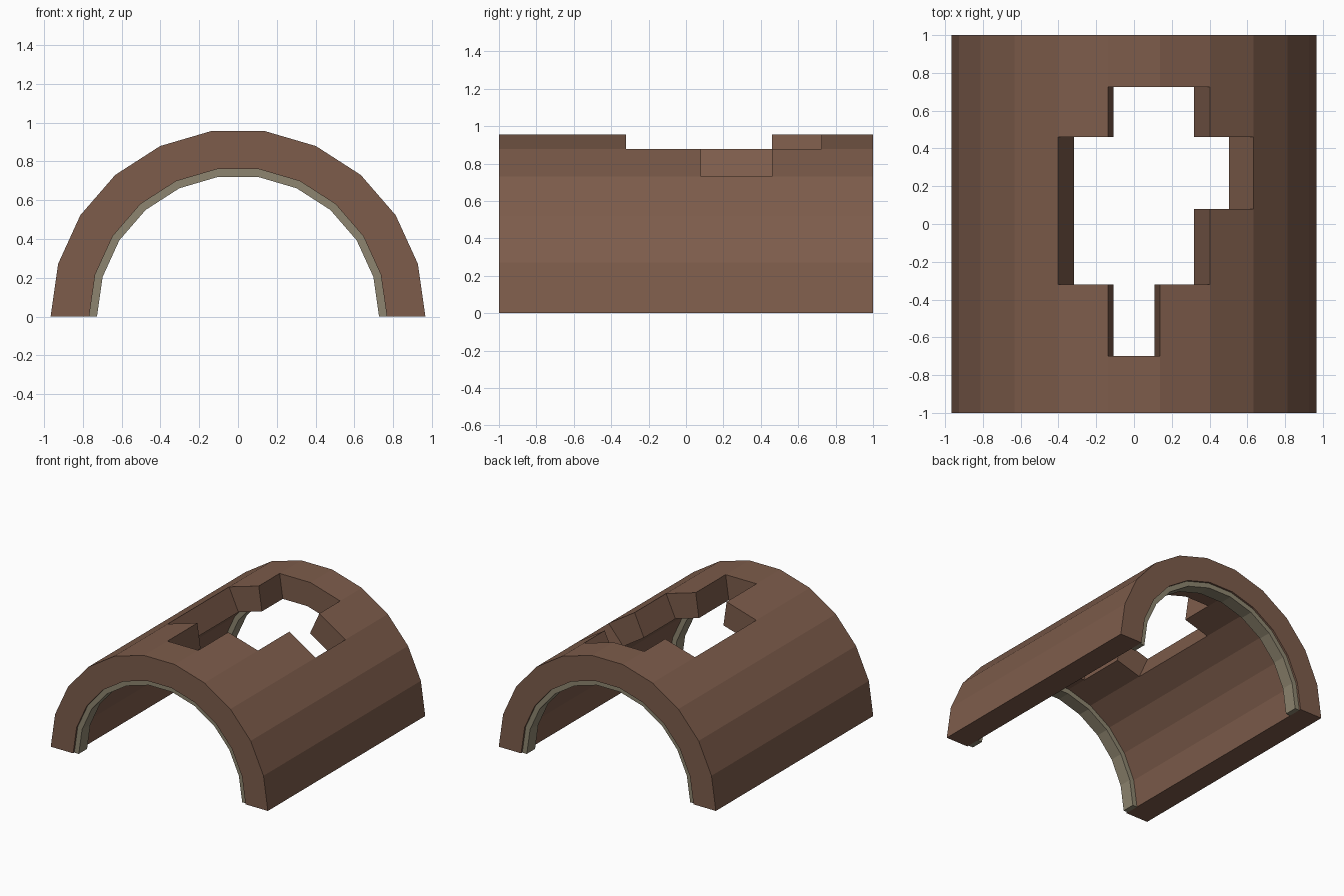
import bpy, bmesh, math

cube = bpy.data.objects.get("Cube")
if cube:
    bpy.data.objects.remove(cube)

SIDES = 11           # flat facets across the half circle
R_OUT, R_IN, R_RIB = 0.966, 0.767, 0.727


def material(name, color):
    m = bpy.data.materials.new(name)
    m.use_nodes = True
    m.diffuse_color = color
    m.node_tree.nodes["Principled BSDF"].inputs["Base Color"].default_value = color
    return m


brown = material("clay brown", (0.205, 0.107, 0.07, 1))
grey = material("warm grey", (0.27, 0.235, 0.16, 1))


def vault(name, r_out, r_in, ys, mat, is_open=lambda i, y: False):
    """Half-round faceted shell along y; is_open marks facets left out."""
    bm = bmesh.new()

    def ring_point(r, i, j):
        a = math.pi * i / SIDES
        return bm.verts.new((-r * math.cos(a), ys[j], r * math.sin(a)))

    rows = range(len(ys) - 1)
    grid = {(r, i, j): ring_point(r, i, j) for r in (r_out, r_in)
            for i in range(SIDES + 1) for j in range(len(ys))}
    solid = {(i, j) for i in range(SIDES) for j in rows
             if not is_open(i, (ys[j] + ys[j + 1]) / 2)}
    for i, j in solid:
        corners = [(i, j), (i + 1, j), (i + 1, j + 1), (i, j + 1)]
        for r in (r_out, r_in):
            bm.faces.new([grid[(r, *c)] for c in corners])
        # close each side that has no neighbour
        around = [(i, j - 1), (i + 1, j), (i, j + 1), (i - 1, j)]
        for k, near in enumerate(around):
            if near not in solid:
                a, b = corners[k], corners[(k + 1) % 4]
                bm.faces.new([grid[(r_out, *a)], grid[(r_out, *b)],
                              grid[(r_in, *b)], grid[(r_in, *a)]])
    loose = [v for v in bm.verts if not v.link_faces]
    bmesh.ops.delete(bm, geom=loose, context='VERTS')
    bmesh.ops.recalc_face_normals(bm, faces=bm.faces)
    mesh = bpy.data.meshes.new(name)
    bm.to_mesh(mesh)
    bm.free()
    mesh.materials.append(mat)
    obj = bpy.data.objects.new(name, mesh)
    bpy.context.collection.objects.link(obj)
    return obj


# Broken opening in the roof: facet index -> y range left out
HOLE = {4: (-0.32, 0.46), 5: (-0.70, 0.725), 6: (-0.32, 0.725), 7: (0.08, 0.46)}


def in_hole(i, y):
    low, high = HOLE.get(i, (0, 0))
    return low < y < high


cuts = sorted({-1, 1} | {y for span in HOLE.values() for y in span})
vault("tunnel_shell", R_OUT, R_IN, cuts, brown, in_hole)

# Lining ribs just inside both ends
vault("front_rib", R_IN, R_RIB, [-0.985, -0.88], grey)
vault("back_rib", R_IN, R_RIB, [0.88, 0.985], grey)
